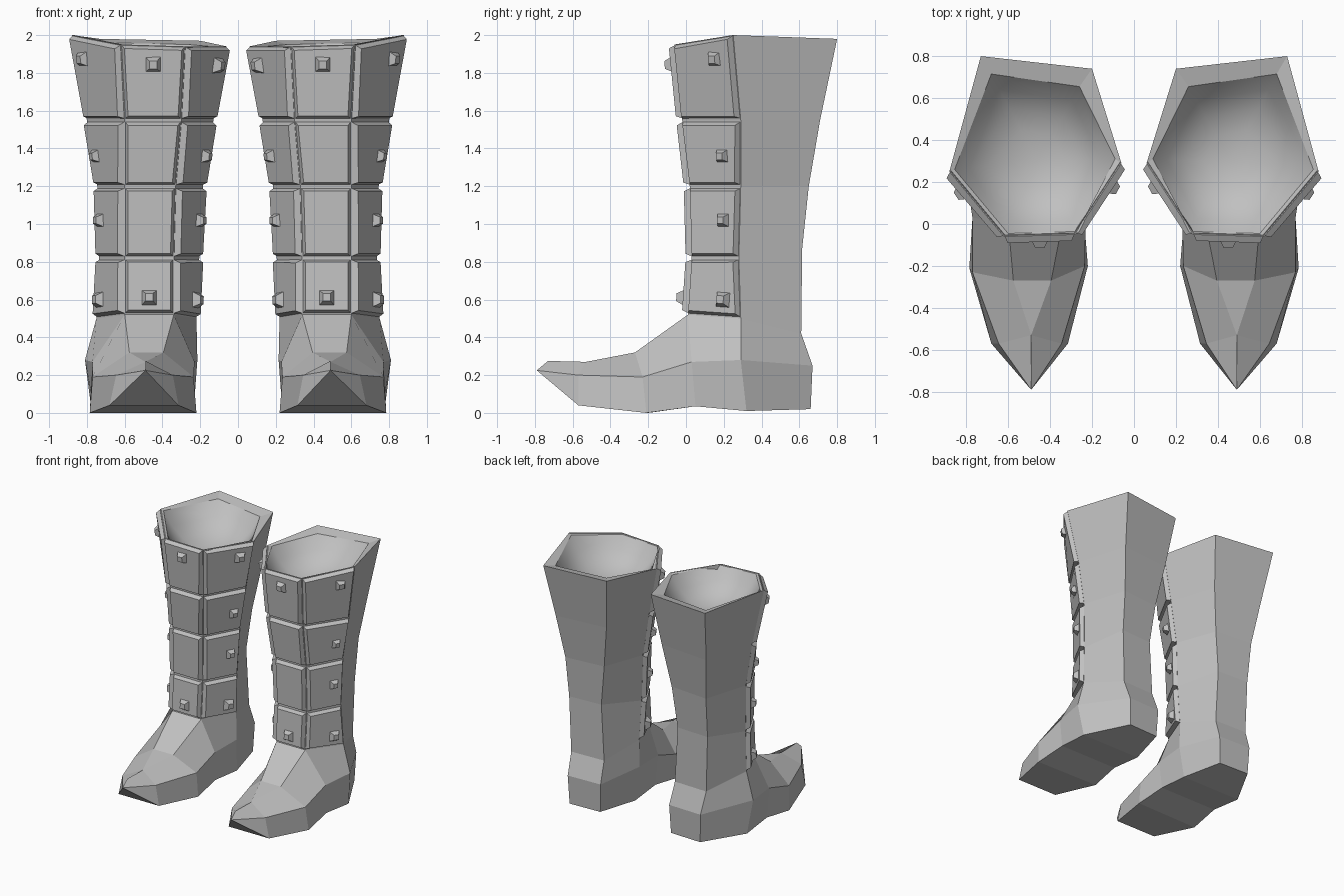
import bpy, bmesh
from mathutils import Vector

if "Cube" in bpy.data.objects:
    bpy.data.objects.remove(bpy.data.objects["Cube"])

grey = bpy.data.materials.new("grey leather")
grey.diffuse_color = (0.53, 0.53, 0.53, 1)
grey.use_nodes = True
grey.node_tree.nodes["Principled BSDF"].inputs["Base Color"].default_value = grey.diffuse_color


def finish(bm, name, smooth=()):
    """Weld, orient and mirror a part across the centre plane."""
    for f in smooth:
        f.smooth = True
    bmesh.ops.remove_doubles(bm, verts=bm.verts, dist=0.0005)
    bmesh.ops.recalc_face_normals(bm, faces=bm.faces)
    me = bpy.data.meshes.new(name)
    bm.to_mesh(me)
    bm.free()
    me.materials.append(grey)
    ob = bpy.data.objects.new(name, me)
    bpy.context.collection.objects.link(ob)
    ob.modifiers.new("pair", 'MIRROR').use_mirror_merge = False
    return ob


# Shaft hexagons: front inner, front outer, side outer, back outer, back inner, side inner
rings = [
    [(.34, .01, .52), (.60, .01, .52), (.75, .29, .50), (.61, .61, .42), (.32, .60, .42), (.22, .29, .50)],
    [(.34, .03, .82), (.60, .03, .82), (.735, .28, .82), (.625, .615, .87), (.345, .60, .87), (.205, .28, .82)],
    [(.33, .02, 1.2), (.60, .02, 1.2), (.745, .29, 1.2), (.635, .65, 1.2), (.305, .62, 1.2), (.185, .29, 1.2)],
    [(.30, -.02, 1.55), (.60, -.02, 1.55), (.80, .29, 1.55), (.68, .71, 1.55), (.25, .67, 1.55), (.13, .29, 1.55)],
    [(.28, -.05, 1.94), (.62, -.06, 1.95), (.88, .25, 2.0), (.73, .80, 1.98), (.20, .74, 1.97), (.06, .29, 1.94)],
]
rings = [[Vector(p) for p in r] for r in rings]

# Foot sections along y: bottom inner/outer, mid outer, top outer/inner, mid inner
tip, toe, ridge = (.49, -.79, .225), (.49, -.73, .275), (.49, -.53, .27)
r0 = rings[0]
sections = [
    [tip, tip, tip, toe, toe, tip],
    [(.315, -.57, .04), (.68, -.57, .04), (.645, -.57, .20), ridge, ridge, (.345, -.57, .20)],
    [(.22, -.20, 0), (.785, -.21, 0), (.77, -.23, .19), (.575, -.27, .32), (.395, -.27, .32), (.235, -.20, .19)],
    [(.24, .05, .035), (.765, .05, .035), (.77, .03, .27), r0[1], r0[0], (.23, .03, .27)],
    [(.235, .32, .01), (.775, .32, .01), (.81, .29, .28), r0[2], r0[5], (.215, .29, .28)],
    [(.32, .65, .02), (.59, .66, .02), (.60, .67, .25), r0[3], r0[4], (.31, .66, .25)],
]

# Boot body: foot, shaft, rim and hollow in one skin
bm = bmesh.new()
S = [[bm.verts.new(p) for p in s] for s in sections]
for k in range(5):
    for i in range(6):
        if i == 3 and k >= 3:      # opening where the shaft begins
            continue
        j = (i + 1) % 6
        bm.faces.new((S[k][i], S[k][j], S[k + 1][j], S[k + 1][i]))
h = S[5]
bm.faces.new((h[0], h[1], h[2], h[5]))
bm.faces.new((h[5], h[2], h[3], h[4]))


def bridge(a, b):
    return [bm.faces.new((a[i], a[(i + 1) % 6], b[(i + 1) % 6], b[i])) for i in range(6)]


loop = [S[3][4], S[3][3], S[4][3], S[5][3], S[5][4], S[4][4]]
for r in rings[1:]:
    new = [bm.verts.new(p) for p in r]
    bridge(loop, new)
    loop = new
# Rim lip, then a shallow rounded hollow
lip = [(.26, -.035, 1.935), (.60, -.045, 1.945), (.855, .26, 1.99), (.68, .715, 1.96), (.26, .655, 1.95), (.09, .31, 1.935)]
inner = [bm.verts.new(p) for p in lip]
bridge(loop, inner)
loop, cup = [bm.verts.new(p) for p in lip], []
weld = loop
for drop, s in ((.10, .82), (.17, .60), (.21, .35)):
    new = [bm.verts.new((.46 + (x - .46) * s, .30 + (y - .30) * s, z * s + 1.95 * (1 - s) - drop))
           for x, y, z in lip]
    cup += bridge(loop, new)
    loop = new
cen = bm.verts.new((.46, .30, 1.725))
for i in range(6):
    cup.append(bm.faces.new((loop[i], loop[(i + 1) % 6], cen)))
body = finish(bm, "boot_body", cup)


def frustum(bm, base, top):
    a = [bm.verts.new(p) for p in base]
    b = [bm.verts.new(p) for p in top]
    bm.faces.new(a[::-1])
    bm.faces.new(b)
    for i in range(4):
        j = (i + 1) % 4
        bm.faces.new((a[i], a[j], b[j], b[i]))


def panel(row, side):
    """Corner points and outward normal of one armour panel."""
    a, b = ((5, 0), (0, 1), (1, 2))[side]
    lo, hi = rings[row], rings[row + 1]
    t0, t1 = .015, (1.0 if row == 3 else .98)
    q = [lo[a].lerp(hi[a], t0), lo[b].lerp(hi[b], t0), lo[b].lerp(hi[b], t1), lo[a].lerp(hi[a], t1)]
    n = (q[2] - q[0]).cross(q[3] - q[1]).normalized()
    return q, n


THICK, EDGE = .032, .018
plates, studs = bmesh.new(), bmesh.new()
for row in range(4):
    for side in range(3):
        q, n = panel(row, side)
        u = (q[1] - q[0]).normalized()
        v = n.cross(u)
        # Chamfered armour plate
        top = [p + n * THICK + u * EDGE * su + v * EDGE * sv
               for p, su, sv in zip(q, (1, -1, -1, 1), (1, 1, -1, -1))]
        frustum(plates, [p - n * .008 for p in q], top)
        # Square stud, absent on the two middle front plates
        if side == 1 and row in (1, 2):
            continue
        f = (.28, .5, .72)[side]
        hgt = (.29, .53, .47, .75)[row]
        c = q[0].lerp(q[1], f).lerp(q[3].lerp(q[2], f), hgt) + n * THICK
        w = .041 if row in (0, 3) else .035

        def square(r, d):
            return [c + n * d + u * r * su + v * r * sv for su, sv in ((-1, -1), (1, -1), (1, 1), (-1, 1))]
        frustum(studs, square(w, -.005), square(w * .5, .035))

finish(plates, "shin_plates")
finish(studs, "plate_studs")
